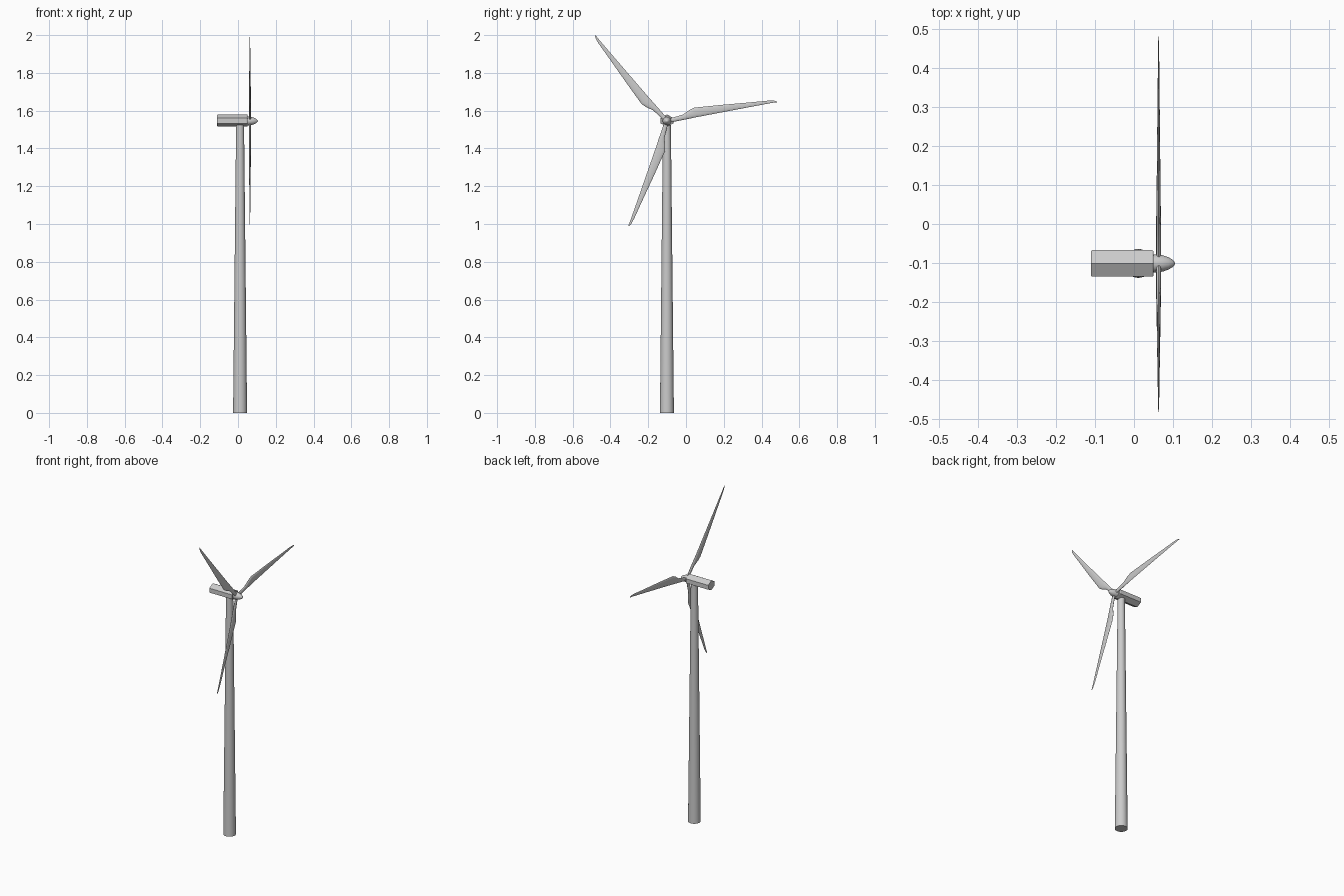
import bpy, bmesh, math
from math import cos, sin, pi, radians

if "Cube" in bpy.data.objects:
    bpy.data.objects.remove(bpy.data.objects["Cube"])

YC, ZC, XB = -0.101, 1.545, 0.063     # rotor axis and rotor plane


def loft(name, rings, smooth=None):
    """Skin a list of equal-length point rings and cap both ends."""
    bm = bmesh.new()
    vs = [[bm.verts.new(p) for p in r] for r in rings]
    n = len(vs[0])
    for a, b in zip(vs, vs[1:]):
        for i in range(n):
            j = (i + 1) % n
            bm.faces.new((a[i], a[j], b[j], b[i]))
    bm.faces.new(vs[0][::-1])
    bm.faces.new(vs[-1])
    bmesh.ops.recalc_face_normals(bm, faces=bm.faces)
    me = bpy.data.meshes.new(name)
    bm.to_mesh(me)
    bm.free()
    ob = bpy.data.objects.new(name, me)
    bpy.context.collection.objects.link(ob)
    if smooth:
        bpy.ops.object.select_all(action='DESELECT')
        ob.select_set(True)
        bpy.context.view_layer.objects.active = ob
        bpy.ops.object.shade_smooth_by_angle(angle=radians(smooth))
    return ob


def circle(n, r):
    return [(r * cos(2 * pi * i / n), r * sin(2 * pi * i / n)) for i in range(n)]


# tapered tower
loft("tower", [[(0.011 + x, YC + y, z) for x, y in circle(32, r)]
               for z, r in ((0, 0.037), (1.525, 0.021))], 40)

# six-sided nacelle with a ridge on top, slightly chamfered ends
HEX = [(0, 0.033), (0.034, 0.014), (0.034, -0.014),
       (0, -0.031), (-0.034, -0.014), (-0.034, 0.014)]
loft("nacelle", [[(x, YC + y * s, 1.547 + z * s) for y, z in HEX]
                 for x, s in ((-0.11, 0.94), (-0.107, 1), (0.046, 1), (0.05, 0.94))])

# rounded nose cone
NOSE = [(0.046, 0.023), (0.06, 0.023), (0.075, 0.0205), (0.088, 0.016),
        (0.098, 0.010), (0.103, 0.005), (0.105, 0.001)]
loft("hub", [[(x, YC + y, ZC + z) for y, z in circle(24, r)] for x, r in NOSE], 40)

# blade stations: radius, trailing edge, leading edge, half thickness
BLADE = [(0.01, -0.010, 0.011, 0.006), (0.035, -0.010, 0.013, 0.006),
         (0.09, -0.009, 0.019, 0.006), (0.125, -0.008, 0.036, 0.006),
         (0.155, -0.007, 0.045, 0.0055), (0.30, -0.005, 0.034, 0.004),
         (0.45, -0.003, 0.021, 0.0025), (0.545, -0.002, 0.0135, 0.0015),
         (0.575, -0.002, 0.009, 0.001), (0.59, -0.003, 0.002, 0.0006)]
for k in range(3):
    a = radians(10 + 120 * k)
    rings = []
    for r, lo, hi, th in BLADE:
        mid, half = (lo + hi) / 2, (hi - lo) / 2
        ring = []
        for u, v in circle(12, 1):
            t = mid + u * half
            ring.append((XB + v * th, YC + r * cos(a) - t * sin(a),
                         ZC + r * sin(a) + t * cos(a)))
        rings.append(ring)
    loft(f"blade_{k + 1}", rings, 40)
